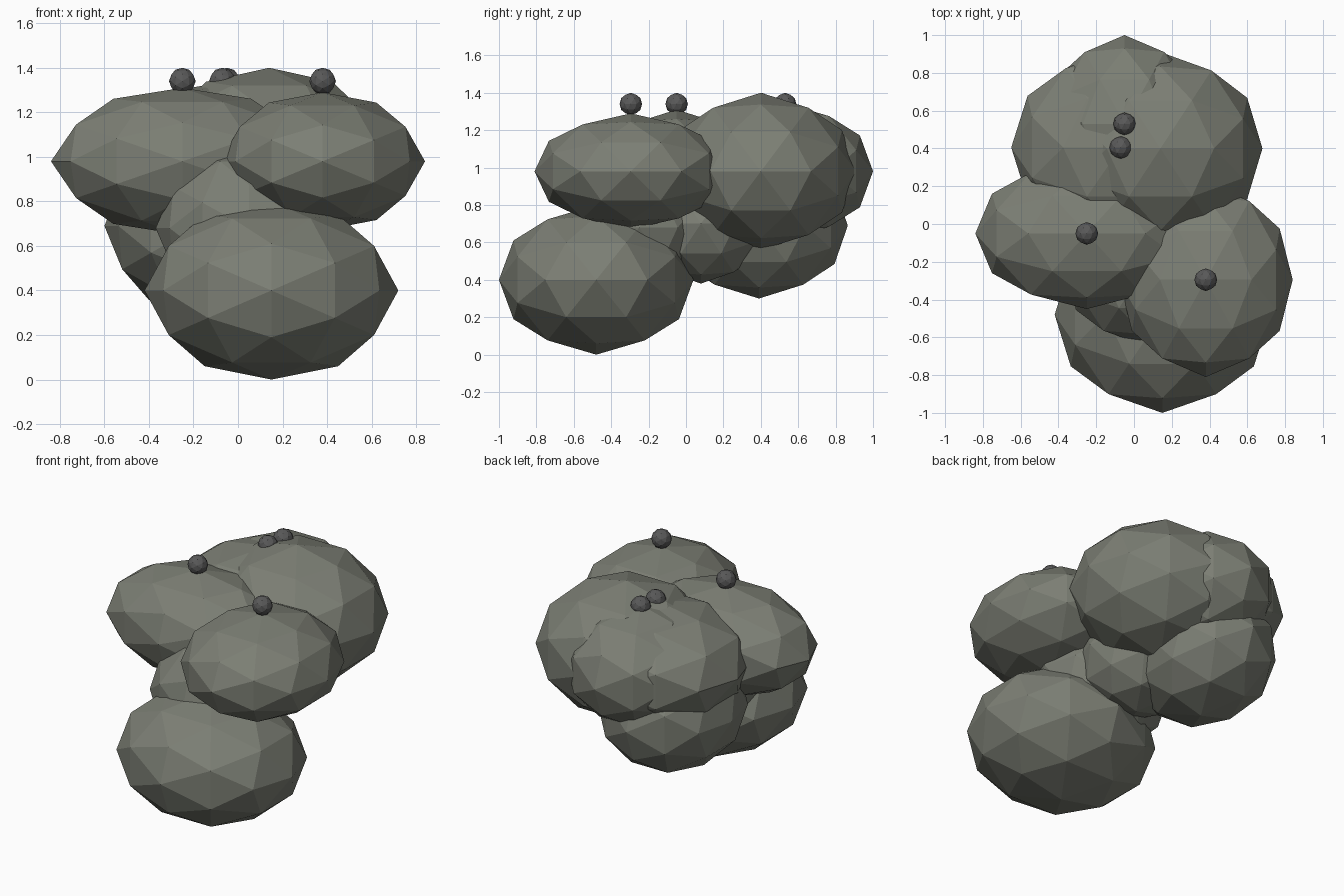
import bpy, bmesh
from mathutils import Vector
from itertools import combinations

if "Cube" in bpy.data.objects:
    bpy.data.objects.remove(bpy.data.objects["Cube"])

PHI = (1 + 5 ** 0.5) / 2

def material(name, color):
    m = bpy.data.materials.new(name)
    m.diffuse_color = color
    m.use_nodes = True
    m.node_tree.nodes["Principled BSDF"].inputs["Base Color"].default_value = m.diffuse_color
    return m

# Unit 80-sided ball with two-fold axes along x, y and z
corners = []
for a in (-1, 1):
    for b in (-PHI, PHI):
        corners += [Vector((a, 0, b)), Vector((0, b, a)), Vector((b, a, 0))]
mids = [(p + q) / 2 for p, q in combinations(corners, 2) if (p - q).length < 2.01]
BALL = [p.normalized() for p in corners + mids]

def ball(name, center, radii, mat):
    bm = bmesh.new()
    for p in BALL:
        bm.verts.new([c + r * k for c, r, k in zip(center, radii, p)])
    bmesh.ops.convex_hull(bm, input=bm.verts[:])
    bmesh.ops.recalc_face_normals(bm, faces=bm.faces[:])
    me = bpy.data.meshes.new(name)
    bm.to_mesh(me)
    bm.free()
    me.materials.append(mat)
    ob = bpy.data.objects.new(name, me)
    bpy.context.collection.objects.link(ob)
    return ob

leaf = material("dull_green_grey", (0.20, 0.21, 0.175, 1))
dark = material("dark_grey", (0.10, 0.10, 0.10, 1))

# Large lumps of the cluster
lumps = {
    "front_low_lump": ((0.15, -0.48, 0.40), (0.57, 0.52, 0.40)),
    "core_front_lump": ((0.05, -0.25, 0.68), (0.42, 0.39, 0.37)),
    "core_middle_lump": ((0.05, 0.08, 0.70), (0.35, 0.35, 0.32)),
    "back_low_lump": ((-0.18, 0.39, 0.69), (0.42, 0.475, 0.39)),
    "right_top_lump": ((0.38, -0.295, 0.98), (0.46, 0.515, 0.31)),
    "left_top_lump": ((-0.25, -0.05, 0.98), (0.59, 0.40, 0.33)),
    "back_right_lump": ((0.14, 0.40, 0.98), (0.54, 0.51, 0.42)),
    "back_left_lump": ((-0.07, 0.405, 0.98), (0.58, 0.52, 0.355)),
    "back_end_lump": ((-0.05, 0.53, 0.98), (0.42, 0.47, 0.365)),
}
for name, (c, r) in lumps.items():
    ball(name, c, r, leaf)

# Small beads sitting on top
for i, (x, y) in enumerate([(0.38, -0.295), (-0.25, -0.05), (-0.07, 0.405), (-0.05, 0.53)]):
    ball(f"top_bead_{i + 1}", (x, y, 1.34), (0.06, 0.06, 0.06), dark)
